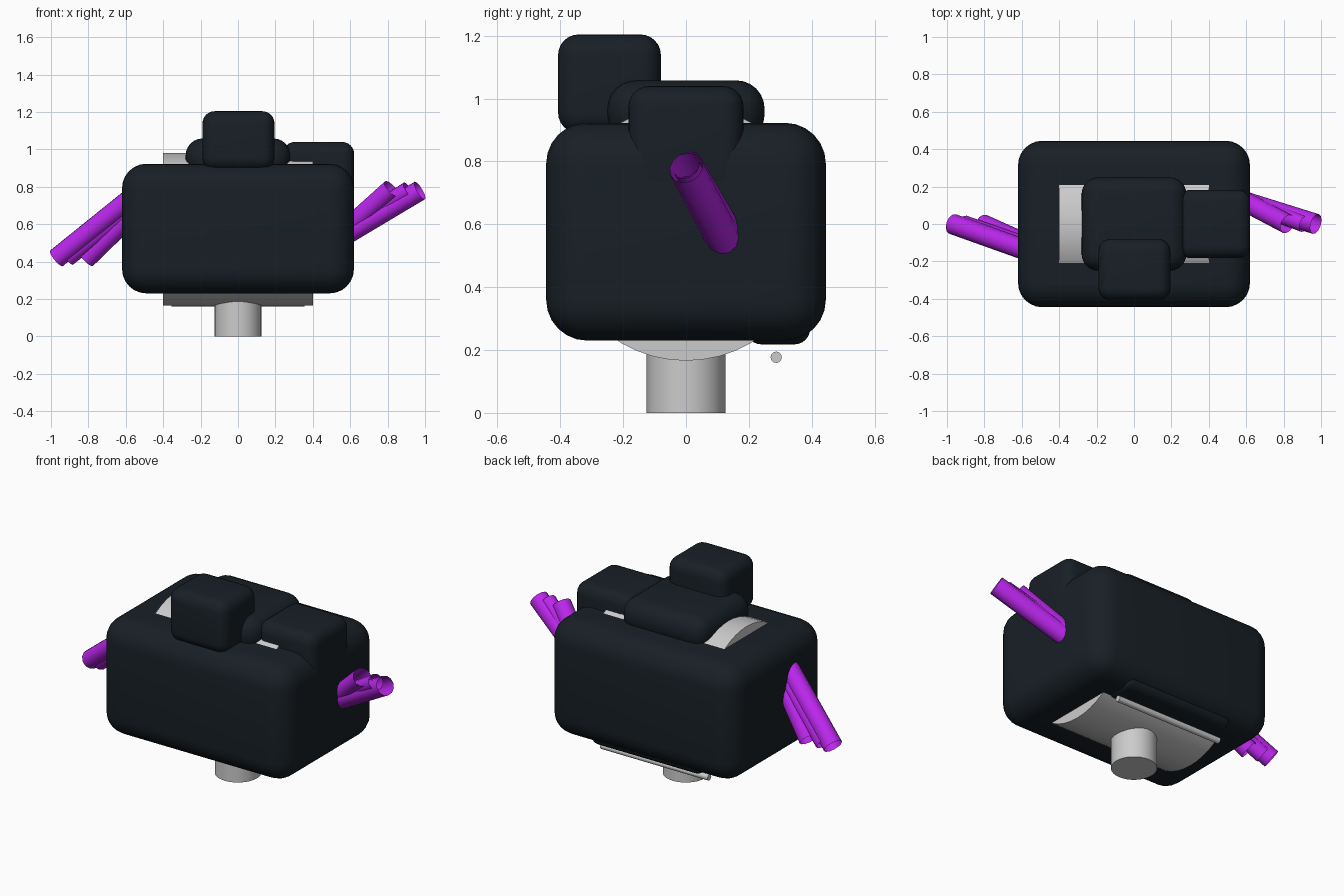
import bpy, math
from mathutils import Vector

if "Cube" in bpy.data.objects:
    bpy.data.objects.remove(bpy.data.objects["Cube"])


def material(name, color):
    m = bpy.data.materials.new(name)
    m.diffuse_color = color
    m.use_nodes = True
    m.node_tree.nodes["Principled BSDF"].inputs["Base Color"].default_value = m.diffuse_color
    return m


dark = material("dark_shell", (0.009, 0.014, 0.019, 1))
purple = material("purple_hose", (0.5, 0.02, 0.85, 1))


def rounded_box(name, lo, hi, radius):
    lo, hi = Vector(lo), Vector(hi)
    bpy.ops.mesh.primitive_cube_add(size=1, location=(lo + hi) / 2)
    ob = bpy.context.object
    ob.name = name
    ob.scale = hi - lo
    bpy.ops.object.transform_apply(location=False, rotation=False, scale=True)
    bev = ob.modifiers.new("round", 'BEVEL')
    bev.width = radius
    bev.segments = 6
    bpy.ops.object.shade_smooth()
    ob.data.materials.append(dark)
    return ob


def tube(name, start, end, radius, sides=32, fill='NGON'):
    start, end = Vector(start), Vector(end)
    axis = end - start
    bpy.ops.mesh.primitive_cylinder_add(vertices=sides, radius=radius, depth=axis.length,
                                        end_fill_type=fill, location=(start + end) / 2)
    ob = bpy.context.object
    ob.name = name
    ob.rotation_euler = axis.to_track_quat('Z', 'Y').to_euler()
    bpy.ops.object.shade_smooth_by_angle(angle=math.radians(40))
    return ob


# grey core: stand, horizontal drum and rear rod
tube("stand", (0, 0, 0), (0, 0, 0.3), 0.125)
tube("drum", (-0.4, 0, 0.573), (0.4, 0, 0.573), 0.407, 48)
tube("rear_rod", (-0.355, 0.287, 0.177), (0.355, 0.287, 0.177), 0.018, 12)

# dark rounded housings
rounded_box("main_housing", (-0.62, -0.445, 0.23), (0.62, 0.445, 0.923), 0.13)
rounded_box("top_cover", (-0.28, -0.25, 0.86), (0.28, 0.25, 1.058), 0.09)
rounded_box("front_block", (-0.19, -0.407, 0.89), (0.195, -0.08, 1.204), 0.065)
rounded_box("side_block", (0.24, -0.183, 0.68), (0.621, 0.183, 1.04), 0.065)
rounded_box("rear_pad", (-0.37, 0.19, 0.218), (0.37, 0.395, 0.36), 0.05)

# open-ended purple hoses: (point at the housing wall, outer end, radius)
hoses = {
    "right": [((0.62, 0.11, 0.57), (0.972, 0, 0.78), 0.055),
              ((0.62, 0.105, 0.61), (0.82, 0, 0.79), 0.053),
              ((0.62, 0.11, 0.60), (0.91, 0, 0.785), 0.045)],
    "left": [((-0.62, -0.125, 0.70), (-0.97, 0, 0.418), 0.055),
             ((-0.62, -0.085, 0.60), (-0.81, 0, 0.415), 0.053),
             ((-0.62, -0.10, 0.65), (-0.91, 0, 0.42), 0.047)],
}
for side, paths in hoses.items():
    for i, (wall, end, r) in enumerate(paths, 1):
        wall, end = Vector(wall), Vector(end)
        inner = wall - (end - wall).normalized() * 0.15
        ob = tube(f"{side}_hose_{i}", inner, end, r, 12, 'NOTHING')
        ob.data.materials.append(purple)
